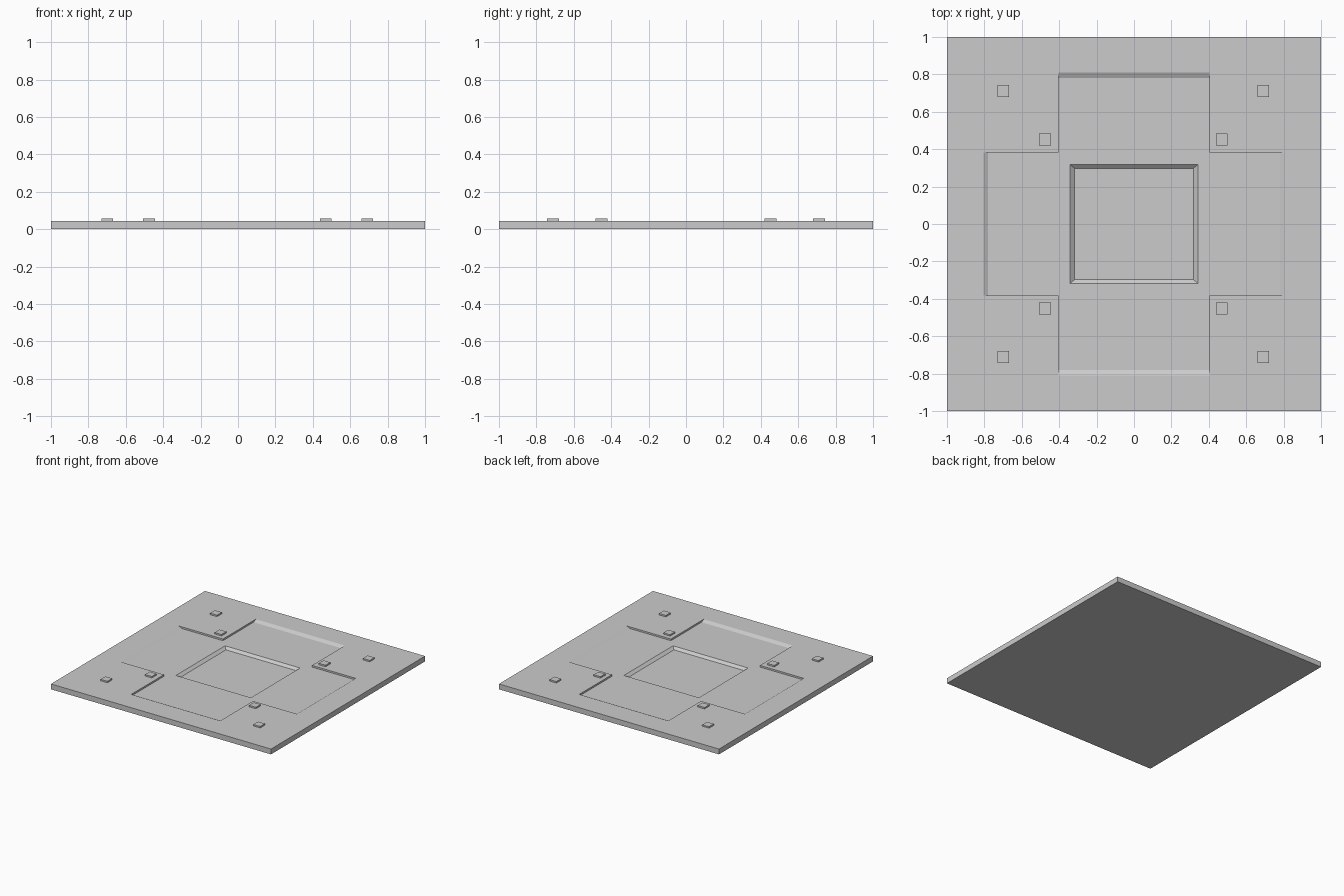
import bpy, bmesh
from mathutils import Vector

if "Cube" in bpy.data.objects:
    bpy.data.objects.remove(bpy.data.objects["Cube"])

TOP = 0.044      # slab surface
FLOOR = 0.030    # cross-shaped recess floor
PIT = 0.011      # central pit floor
PEG_TOP = 0.056


def frustum(name, z0, half0, z1, half1, center=(0, 0)):
    """Box whose bottom and top rectangles may differ in size."""
    bm = bmesh.new()
    bmesh.ops.create_cube(bm, size=2)
    for v in bm.verts:
        hx, hy = half1 if v.co.z > 0 else half0
        v.co = Vector((center[0] + v.co.x * hx, center[1] + v.co.y * hy,
                       z1 if v.co.z > 0 else z0))
    mesh = bpy.data.meshes.new(name)
    bm.to_mesh(mesh)
    bm.free()
    obj = bpy.data.objects.new(name, mesh)
    bpy.context.collection.objects.link(obj)
    return obj


def cut(target, cutter):
    """Subtract the cutter, apply, and discard it."""
    mod = target.modifiers.new("cut", 'BOOLEAN')
    mod.operation = 'DIFFERENCE'
    mod.solver = 'EXACT'
    mod.object = cutter
    bpy.context.view_layer.objects.active = target
    bpy.ops.object.modifier_apply(modifier=mod.name)
    bpy.data.objects.remove(cutter)


# Base slab
slab = frustum("base_slab", 0, (1, 1), TOP, (1, 1))

# Cross recess: straight sides, ramped ends (slope carried on above the surface)
rise = 2 * (TOP - FLOOR)
cut(slab, frustum("long_arm_cutter", FLOOR, (0.405, 0.78), FLOOR + rise, (0.405, 0.84)))
cut(slab, frustum("side_arm_cutter", FLOOR, (0.78, 0.383), FLOOR + rise, (0.83, 0.383)))

# Central pit with sloped walls
depth = FLOOR - PIT
cut(slab, frustum("pit_cutter", PIT, (0.318, 0.297), FLOOR + depth, (0.364, 0.341)))

# Square pegs, two near each corner
for i, (x, y) in enumerate([(-0.698, 0.711), (-0.476, 0.452), (0.470, 0.452), (0.690, 0.711)]):
    for side, s in (("back", 1), ("front", -1)):
        frustum(f"peg_{side}_{i + 1}", TOP - 0.004, (0.031, 0.031),
                PEG_TOP, (0.031, 0.031), (x, y * s))
